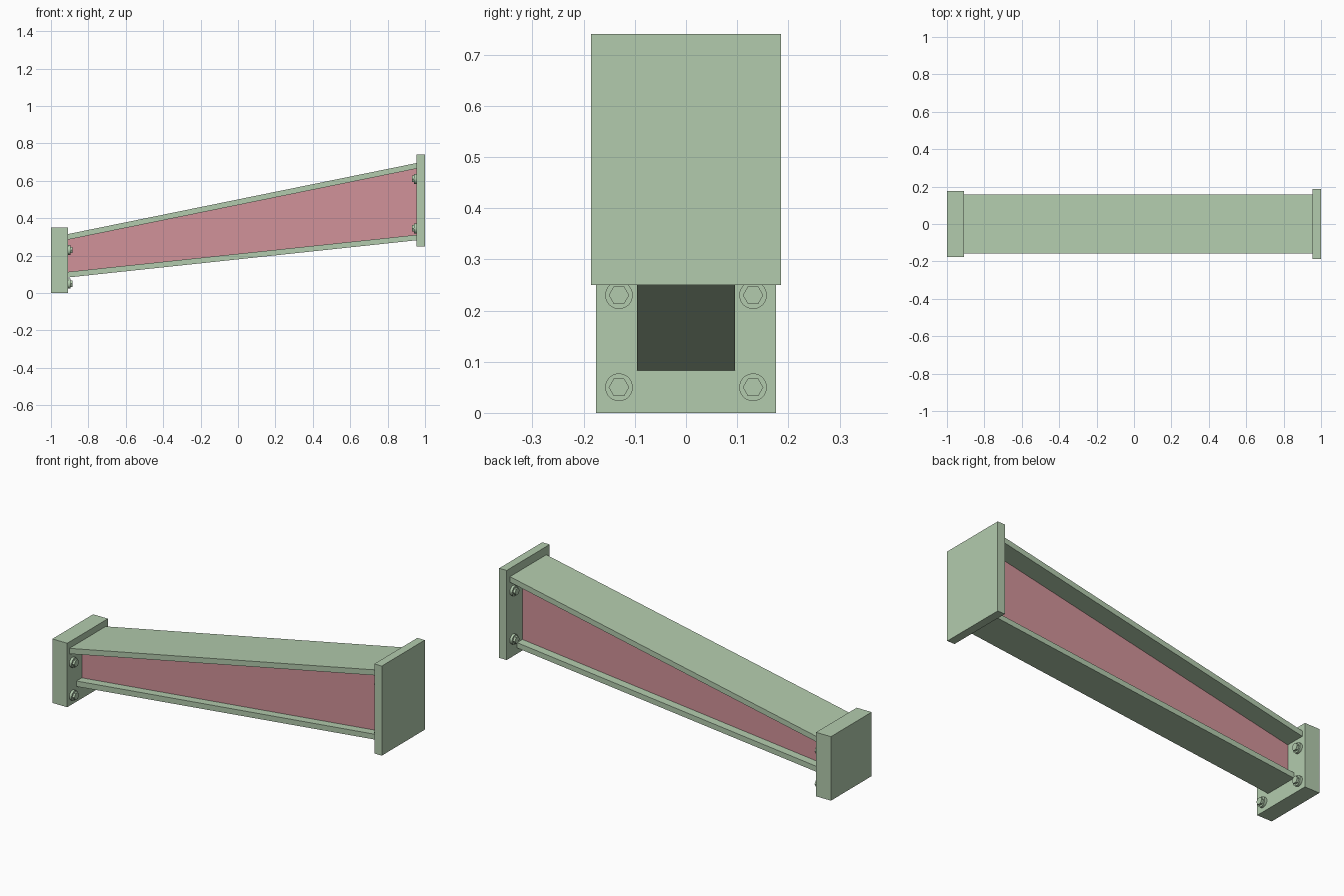
import bpy, math

if "Cube" in bpy.data.objects:
    bpy.data.objects.remove(bpy.data.objects["Cube"])

def material(name, rgb):
    m = bpy.data.materials.new(name)
    m.diffuse_color = (*rgb, 1)
    m.use_nodes = True
    m.node_tree.nodes["Principled BSDF"].inputs["Base Color"].default_value = m.diffuse_color
    return m

GREEN = material("pale green", (0.45, 0.60, 0.42))
PINK = material("dusty pink", (0.64, 0.29, 0.32))
XL, XR = -0.91, 0.955          # inner faces of the end plates

def prism(name, profile, half_width, mat):
    """Extrude an x-z outline symmetrically along y."""
    n = len(profile)
    verts = [(x, y, z) for y in (-half_width, half_width) for x, z in profile]
    faces = [tuple(range(n)), tuple(reversed(range(n, 2 * n)))]
    faces += [(i, i + n, (i + 1) % n + n, (i + 1) % n) for i in range(n)]
    me = bpy.data.meshes.new(name)
    me.from_pydata(verts, [], faces)
    me.materials.append(mat)
    ob = bpy.data.objects.new(name, me)
    bpy.context.collection.objects.link(ob)
    return ob

def bar(name, left, right, half_width, mat, x0=XL, x1=XR):
    """Bar between (bottom, top) heights at its left and right ends."""
    return prism(name, [(x0, left[0]), (x1, right[0]), (x1, right[1]), (x0, left[1])],
                 half_width, mat)

def disc(name, sides, radius, x0, x1, y, z):
    bpy.ops.mesh.primitive_cylinder_add(vertices=sides, radius=radius, depth=abs(x1 - x0),
                                        location=((x0 + x1) / 2, y, z),
                                        rotation=(0, math.pi / 2, 0))
    ob = bpy.context.object
    ob.name = name
    ob.data.materials.append(GREEN)
    if sides > 6:
        bpy.ops.object.shade_smooth_by_angle()

# End plates
bar("left_end_plate", (0, 0.35), (0, 0.35), 0.176, GREEN, -1, XL)
bar("right_end_plate", (0.25, 0.74), (0.25, 0.74), 0.186, GREEN, XR, 1)

# Flanges and tapered web
bar("top_flange", (0.285, 0.315), (0.665, 0.695), 0.157, GREEN)
bar("bottom_flange", (0.083, 0.113), (0.282, 0.311), 0.096, GREEN)
bar("web", (0.113, 0.285), (0.311, 0.665), 0.05, PINK)

# Bolts: washer and hex head on the inner side of each plate
for side, x, d, heights in (("left", XL, 1, (0.05, 0.23)), ("right", XR, -1, (0.345, 0.61))):
    for z in heights:
        for y in (-0.131, 0.131):
            disc(side + "_washer", 32, 0.027, x, x + d * 0.014, y, z)
            disc(side + "_bolt_head", 6, 0.02, x + d * 0.014, x + d * 0.026, y, z)
